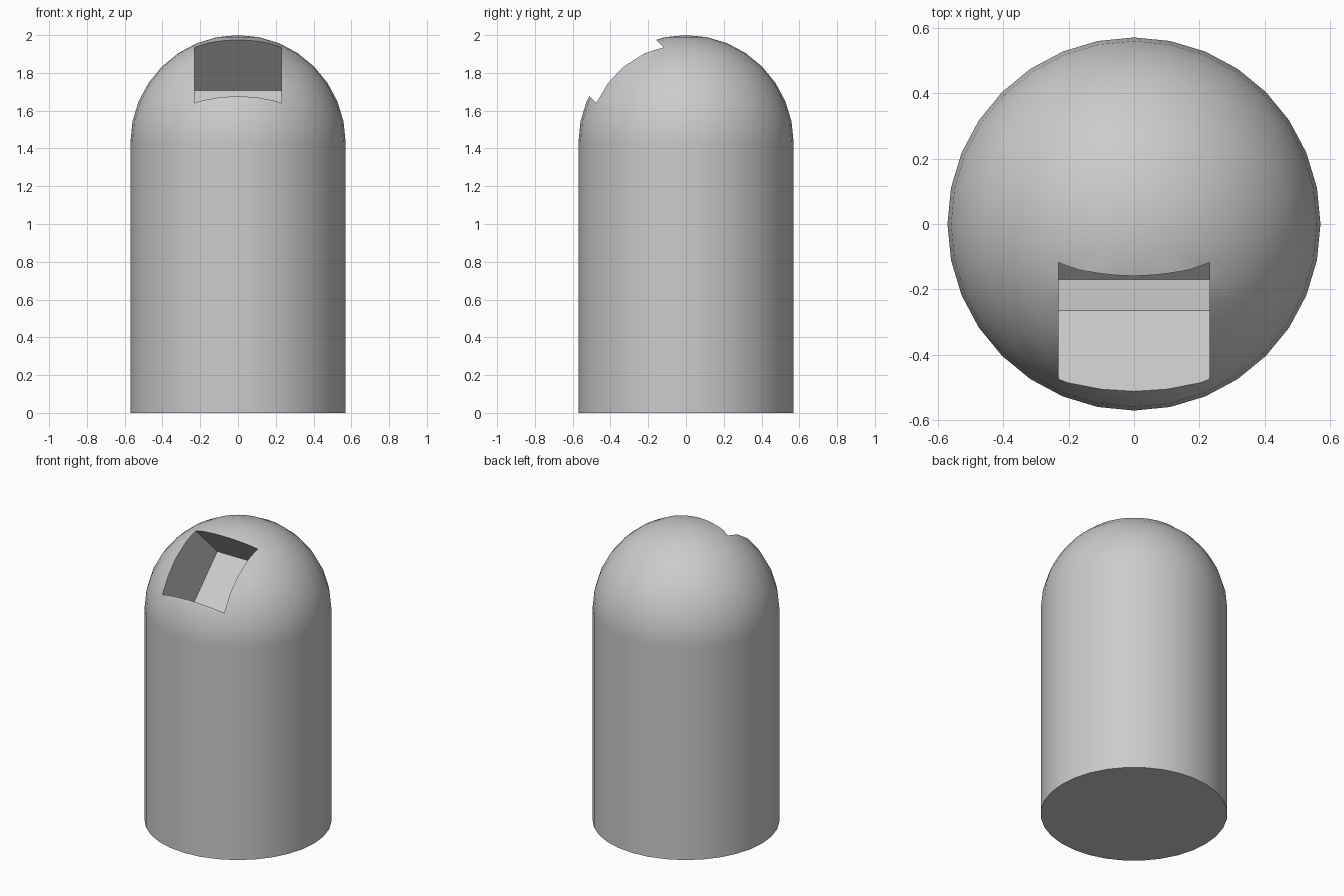
import bpy
from math import radians

# Remove the default cube only
default = bpy.data.objects.get("Cube")
if default:
    bpy.data.objects.remove(default, do_unlink=True)

RADIUS, BODY_HEIGHT, SIDES = 0.57, 1.43, 32

# Single grey material
grey = bpy.data.materials.new("plain grey")
grey.use_nodes = True
colour = (0.6, 0.6, 0.6, 1.0)
grey.diffuse_color = colour
grey.node_tree.nodes["Principled BSDF"].inputs["Base Color"].default_value = colour


def finish(name):
    """Name the active object, colour it and smooth its curved faces."""
    obj = bpy.context.object
    obj.name = name
    obj.data.materials.clear()
    obj.data.materials.append(grey)
    bpy.ops.object.shade_smooth_by_angle(angle=radians(30))
    return obj


# Cylindrical body; its top is the flat ledge seen inside the notch
bpy.ops.mesh.primitive_cylinder_add(
    vertices=SIDES, radius=RADIUS, depth=BODY_HEIGHT,
    location=(0, 0, BODY_HEIGHT / 2))
finish("body")

# Tilted box that cuts the notch
bpy.ops.mesh.primitive_cube_add(
    size=0.46, location=(0, -0.217, 1.708), rotation=(radians(45), 0, 0))
cutter = bpy.context.object
cutter.name = "notch_cutter"
cutter.hide_render = True

# Dome with the square notch
bpy.ops.mesh.primitive_uv_sphere_add(
    segments=SIDES, ring_count=SIDES // 2, radius=RADIUS,
    location=(0, 0, BODY_HEIGHT))
dome = bpy.context.object
cut = dome.modifiers.new("notch", "BOOLEAN")
cut.operation = "DIFFERENCE"
cut.solver = "EXACT"
cut.object = cutter
bpy.ops.object.modifier_apply(modifier=cut.name)
bpy.data.objects.remove(cutter, do_unlink=True)
finish("dome")
